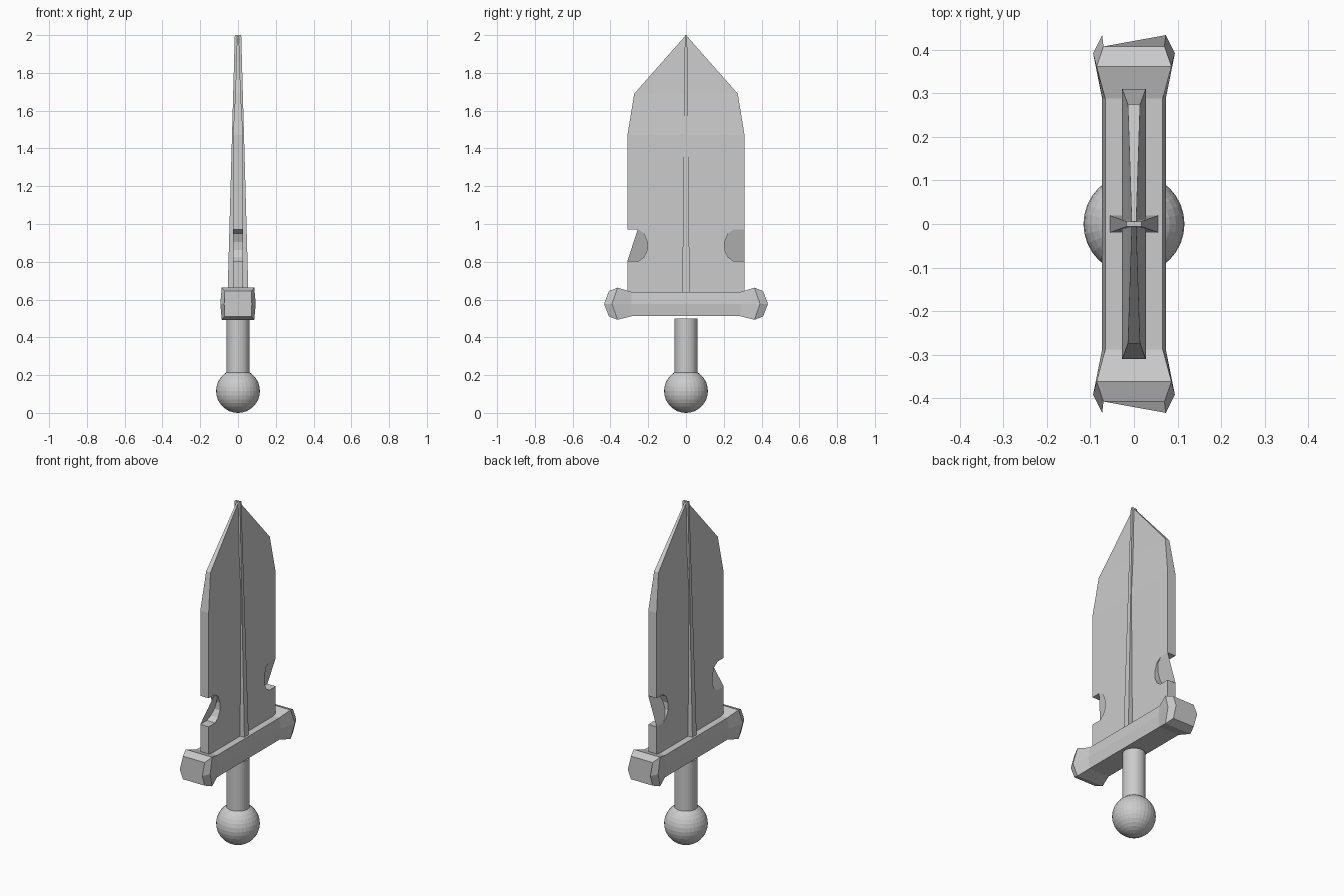
import bpy, bmesh

if "Cube" in bpy.data.objects:
    bpy.data.objects.remove(bpy.data.objects["Cube"])


def finish(name, bm):
    bm.normal_update()
    me = bpy.data.meshes.new(name)
    bm.to_mesh(me)
    bm.free()
    ob = bpy.data.objects.new(name, me)
    bpy.context.collection.objects.link(ob)
    return ob


def loft(name, rings):
    bm = bmesh.new()
    loops = [[bm.verts.new(p) for p in r] for r in rings]
    n = len(rings[0])
    for a, b in zip(loops, loops[1:]):
        for i in range(n):
            bm.faces.new((a[i], a[(i + 1) % n], b[(i + 1) % n], b[i]))
    bm.faces.new(loops[0])
    bm.faces.new(loops[-1])
    bmesh.ops.recalc_face_normals(bm, faces=bm.faces)
    return finish(name, bm)


# Pommel and grip
bpy.ops.mesh.primitive_uv_sphere_add(segments=32, ring_count=16, radius=0.116, location=(0, 0, 0.116))
bpy.context.object.name = "pommel"
bpy.ops.mesh.primitive_cylinder_add(vertices=32, radius=0.061, depth=0.30, location=(0, 0, 0.35))
bpy.context.object.name = "grip"


# Crossguard: six-sided rings along y, flared at both ends
def guard_ring(s, y, ymid, x, xmid, low, high):
    return [(x, s * y, high), (xmid, s * ymid, 0.577), (x, s * y, low),
            (-x, s * y, low), (-xmid, s * ymid, 0.577), (-x, s * y, high)]


steps = [(0.288, 0.288, 0.066, 0.073, 0.512, 0.64),
         (0.362, 0.392, 0.086, 0.094, 0.493, 0.663),
         (0.408, 0.434, 0.07, 0.073, 0.51, 0.645)]
loft("crossguard", [guard_ring(-1, *p) for p in reversed(steps)] + [guard_ring(1, *p) for p in steps])

# Blade: mirrored half outline with bites cut in the edges, thinning to the tip
T = 0.027
notch = [(0.31, 0.805), (0.25, 0.805), (0.222, 0.825), (0.205, 0.862),
         (0.205, 0.905), (0.222, 0.95), (0.255, 0.972), (0.31, 0.972)]
outline = ([(0, 0.6, T), (0.31, 0.6, T)] + [(y, z, T) for y, z in notch]
           + [(0.31, 1.47, T), (0.274, 1.69, 0.014), (0, 2.0, 0.005)])
bm = bmesh.new()
for s in (-1, 1):
    sides = []
    for sx in (-1, 1):
        v = [bm.verts.new((sx * t, s * y, z)) for y, z, t in outline]
        mid = bm.verts.new((sx * T, 0, 1.47))
        up = bm.verts.new((sx * 0.014, 0, 1.69))
        bm.faces.new(v[:11] + [mid])
        bm.faces.new((mid, v[10], v[11], up))
        bm.faces.new((up, v[11], v[12]))
        sides.append(v)
    for i in range(len(outline) - 1):
        bm.faces.new((sides[0][i], sides[0][i + 1], sides[1][i + 1], sides[1][i]))
bmesh.ops.remove_doubles(bm, verts=bm.verts, dist=0.0001)
bmesh.ops.recalc_face_normals(bm, faces=bm.faces)
finish("blade", bm)

# Slanted webs inside the bites
bm = bmesh.new()
for s, pts in ((1, notch), (-1, notch[:-1])):
    v = [bm.verts.new(((z - 0.8885) / 0.0835 * T, s * y, z)) for y, z in pts]
    f = bm.faces.new(v if s < 0 else v[::-1])
    f.normal_update()
    if f.normal.x < 0:
        f.normal_flip()
finish("notch_webs", bm)


# Central rib, tapering to the tip
def rect(x, y, z):
    return [(x, y, z), (-x, y, z), (-x, -y, z), (x, -y, z)]


loft("centre_rib", [rect(0.056, 0.02, 0.6), rect(0.017, 0.006, 2.0)])
